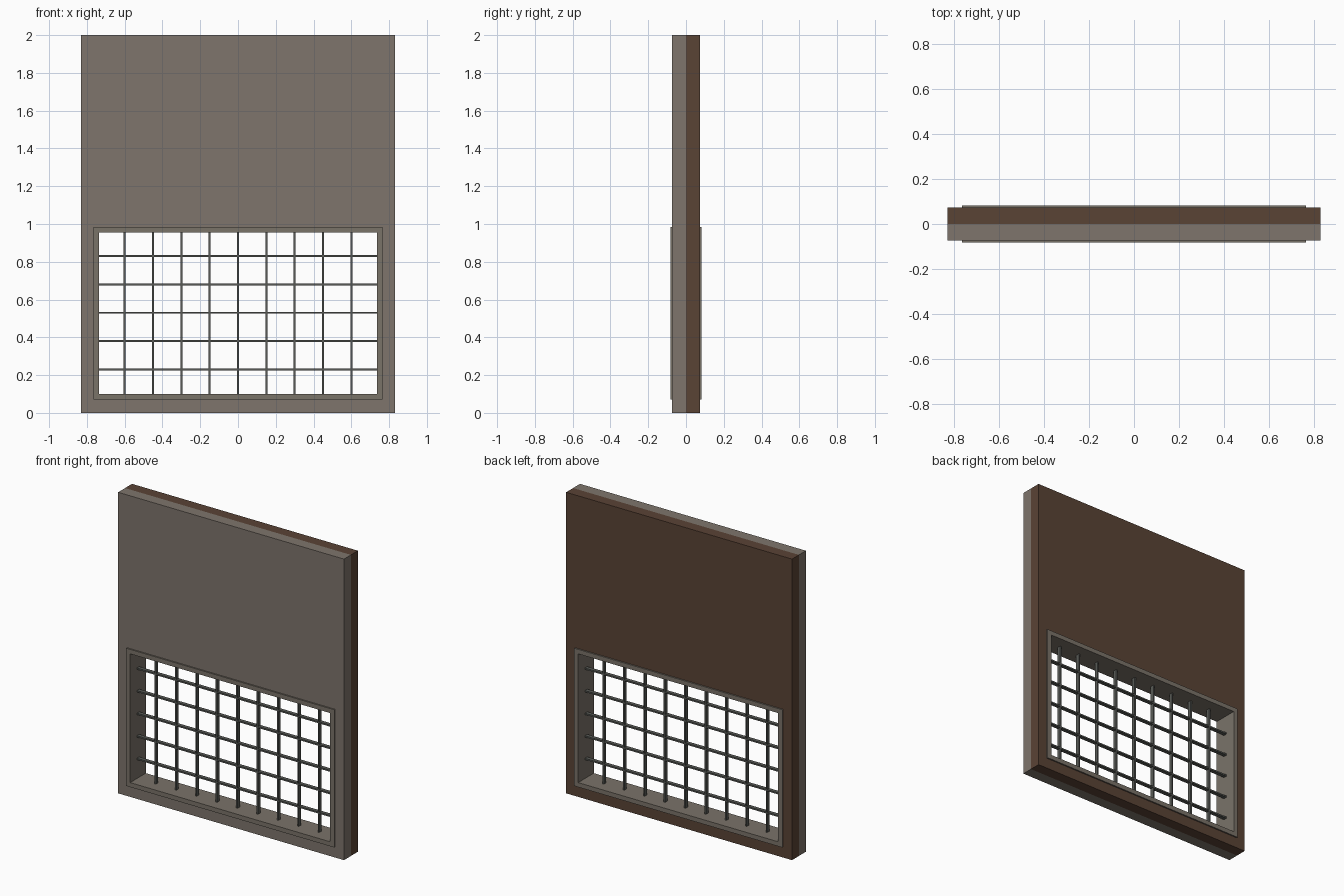
import bpy, bmesh

if "Cube" in bpy.data.objects:
    bpy.data.objects.remove(bpy.data.objects["Cube"])


def material(name, srgb):
    m = bpy.data.materials.new(name)
    lin = [((c / 255 + 0.055) / 1.055) ** 2.4 for c in srgb]
    m.diffuse_color = (*lin, 1)
    m.use_nodes = True
    m.node_tree.nodes["Principled BSDF"].inputs["Base Color"].default_value = m.diffuse_color
    return m


plaster = material("grey_plaster", (126, 117, 108))
brown = material("brown_plaster", (90, 67, 53))
frame_grey = material("frame_grey", (122, 115, 105))
iron = material("dark_iron", (88, 90, 86))


def finish(bm, name, mat):
    bmesh.ops.recalc_face_normals(bm, faces=bm.faces)
    mesh = bpy.data.meshes.new(name)
    bm.to_mesh(mesh)
    bm.free()
    mesh.materials.append(mat)
    obj = bpy.data.objects.new(name, mesh)
    bpy.context.collection.objects.link(obj)
    return obj


def ring(name, outer, inner, y0, y1, mat):
    """Rectangular panel with a rectangular opening; rects are (half width, z0, z1)."""
    def loop(bm, rect, y):
        w, a, b = rect
        return [bm.verts.new(p) for p in ((-w, y, a), (w, y, a), (w, y, b), (-w, y, b))]
    bm = bmesh.new()
    loops = [loop(bm, r, y) for r, y in ((outer, y0), (outer, y1), (inner, y1), (inner, y0))]
    for k in range(4):
        p, q = loops[k], loops[(k + 1) % 4]
        for i in range(4):
            j = (i + 1) % 4
            bm.faces.new((p[i], p[j], q[j], q[i]))
    return finish(bm, name, mat)


def bar(name, centre, size, mat):
    bm = bmesh.new()
    bmesh.ops.create_cube(bm, size=1)
    bmesh.ops.scale(bm, vec=size, verts=bm.verts)
    bmesh.ops.translate(bm, vec=centre, verts=bm.verts)
    return finish(bm, name, mat)


# Two wall layers around the opening, and the window frame
WALL, HOLE, OPEN = (0.83, 0, 2), (0.765, 0.07, 0.985), (0.735, 0.10, 0.955)
ring("front_wall", WALL, HOLE, -0.073, 0, plaster)
ring("back_wall", WALL, HOLE, 0, 0.073, brown)
ring("window_frame", HOLE, OPEN, -0.082, 0.082, frame_grey)

# Grille bars
for i in range(9):
    bar(f"vertical_bar_{i + 1}", (-0.6 + 0.15 * i, 0, 0.5275), (0.01, 0.025, 0.86), iron)
for i in range(5):
    bar(f"horizontal_bar_{i + 1}", (0, 0, 0.23 + 0.15 * i), (1.475, 0.025, 0.01), iron)
